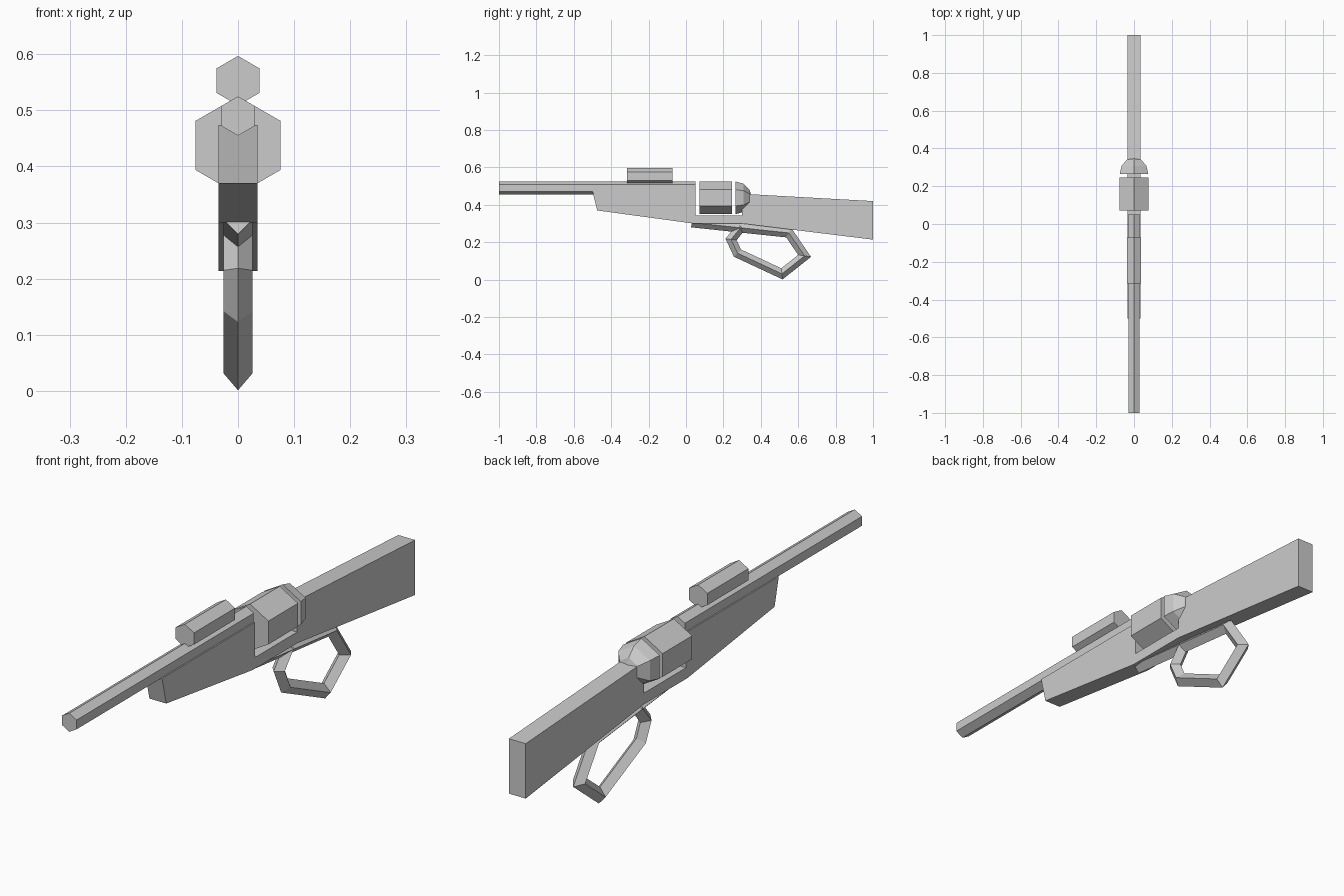
import bpy, bmesh
from math import sin, cos, pi
from mathutils import Vector

if "Cube" in bpy.data.objects:
    bpy.data.objects.remove(bpy.data.objects["Cube"])


def finish(name, bm):
    bmesh.ops.remove_doubles(bm, verts=bm.verts, dist=1e-5)
    bmesh.ops.recalc_face_normals(bm, faces=bm.faces)
    mesh = bpy.data.meshes.new(name)
    bm.to_mesh(mesh)
    bm.free()
    obj = bpy.data.objects.new(name, mesh)
    bpy.context.collection.objects.link(obj)
    return obj


def skin(name, bm, rings, closed=False):
    """Bridge equal rings of points with quads; cap open ends."""
    vs = [[bm.verts.new(p) for p in r] for r in rings]
    n = len(vs[0])
    for a, b in zip(vs, vs[1:]):
        for i in range(n):
            j = (i + 1) % n
            bm.faces.new((a[i], a[j], b[j], b[i]))
    bm.faces.new(vs[0])
    bm.faces.new(vs[-1])
    return finish(name, bm)


def hex_tube(name, zc, stations):
    """Six-sided tube along y with a ridge on top; stations are (y, radius)."""
    rings = [[(r * sin(i * pi / 3), y, zc + r * cos(i * pi / 3)) for i in range(6)]
             for y, r in stations]
    return skin(name, bmesh.new(), rings)


# Stock: side profile (y, z) extruded across x, with the action notch
profile = [(-0.5, 0.474), (-0.475, 0.37), (0.04, 0.30), (0.30, 0.30), (1.0, 0.214),
           (1.0, 0.42), (0.30, 0.459), (0.30, 0.342), (0.05, 0.342), (0.05, 0.474)]
skin("stock", bmesh.new(), [[(x, y, z) for y, z in profile] for x in (-0.035, 0.035)])

# Barrel, sight tube and cylinder
hex_tube("barrel", 0.49, [(-1.0, 0.035), (0.05, 0.035)])
hex_tube("sight_tube", 0.553, [(-0.315, 0.044), (-0.072, 0.044)])
hex_tube("cylinder", 0.4375, [(0.072, 0.0875), (0.247, 0.0875)])

# Rear dome: half sphere with six sides
R = 0.0875
hex_tube("rear_dome", 0.4375,
         [(0.264 + R * sin(a), R * cos(a)) for a in (0, pi / 6, pi / 3)] + [(0.264 + R, 1e-4)])

# Lever loop: diamond section swept along a path in the y-z plane
path = [Vector(p) for p in [(0.03, 0.305), (0.55, 0.25), (0.634, 0.127), (0.513, 0.031),
                            (0.275, 0.142), (0.241, 0.215), (0.295, 0.282)]]
w = 0.0255
rings = []
for i, p in enumerate(path):
    d1 = (p - path[max(i - 1, 0)]) if i else path[1] - p
    d2 = (path[i + 1] - p) if i + 1 < len(path) else d1
    d1, d2 = d1.normalized(), d2.normalized()
    t = (d1 + d2).normalized()
    n = Vector((-t.y, t.x)) * (w / t.dot(d1))
    rings.append([(w, *p), (0, *(p + n)), (-w, *p), (0, *(p - n))])
skin("lever_loop", bmesh.new(), rings)
